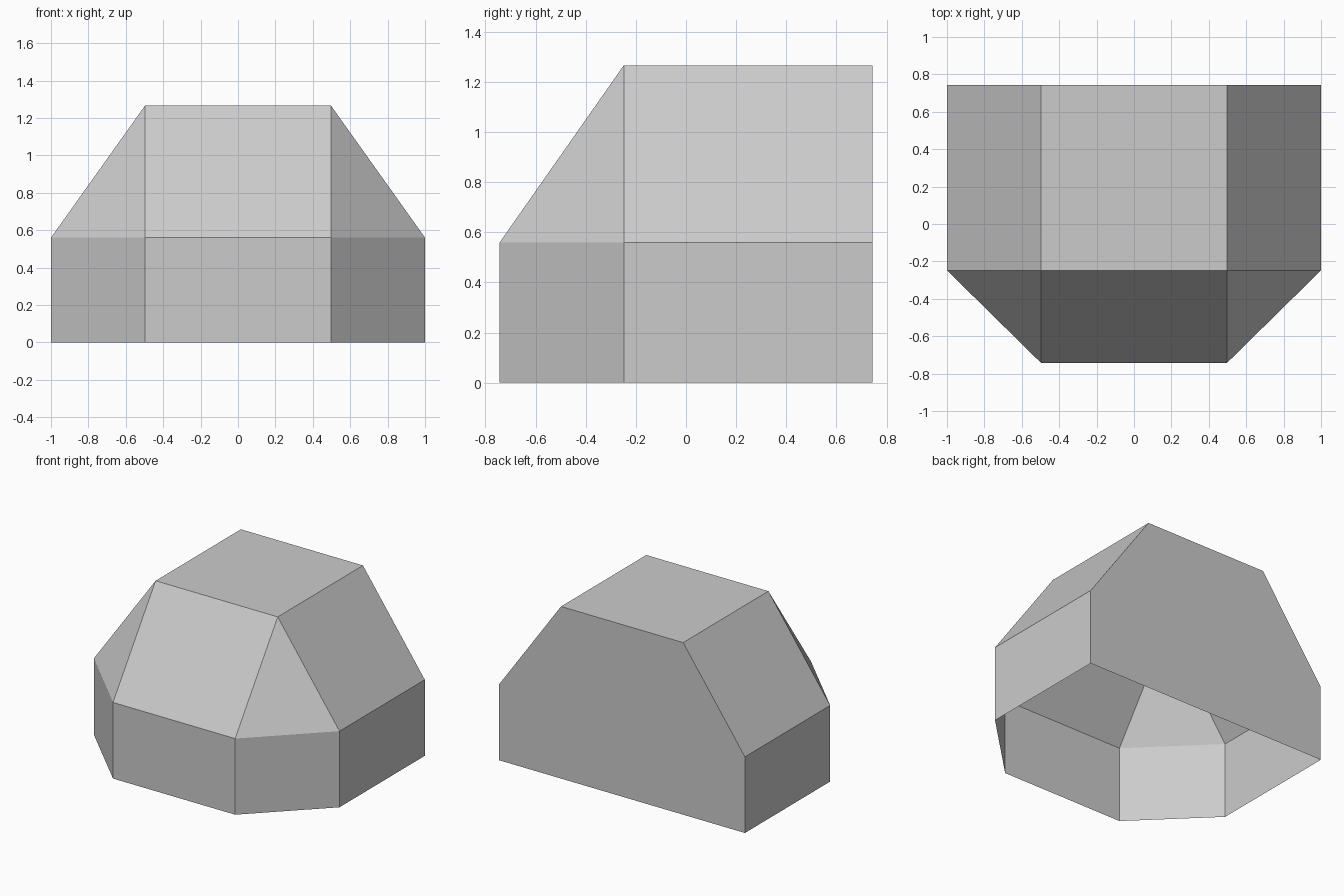
import bpy
import bmesh

if "Cube" in bpy.data.objects:
    bpy.data.objects.remove(bpy.data.objects["Cube"])

HW, HD = 1.0, 0.743        # half width, half depth
IN, BEND = 0.497, -0.248   # half width of the top, where the corner cuts start
EAVE, TOP = 0.56, 1.266    # wall height, full height

bm = bmesh.new()


def row(points, z):
    return [bm.verts.new((x, y, z)) for x, y in points]


# Base outline (back right, round the front, back left) and the top square
half = [(HW, HD), (HW, BEND), (IN, -HD)]
outline = half + [(-x, y) for x, y in reversed(half)]
low, eave = row(outline, 0), row(outline, EAVE)
br, fr, fl, bl = row([(IN, HD), (IN, BEND), (-IN, BEND), (-IN, HD)], TOP)

# Upright walls on the sides, corners and front; the underside stays open
for i in range(5):
    bm.faces.new((low[i], low[i + 1], eave[i + 1], eave[i]))

# Sloped side, corner and front panels, then the flat top
bm.faces.new((eave[0], eave[1], fr, br))
bm.faces.new((eave[1], eave[2], fr))
bm.faces.new((eave[2], eave[3], fl, fr))
bm.faces.new((eave[3], eave[4], fl))
bm.faces.new((eave[4], eave[5], bl, fl))
bm.faces.new((br, fr, fl, bl))

# Flat six-sided back wall
bm.faces.new((low[0], eave[0], br, bl, eave[5], low[5]))

bmesh.ops.recalc_face_normals(bm, faces=bm.faces[:])
bm.normal_update()
# Make sure the flat top faces upwards (outward shell)
top_face = max(bm.faces, key=lambda f: f.calc_center_median().z)
if top_face.normal.z < 0:
    bmesh.ops.reverse_faces(bm, faces=bm.faces[:])

mesh = bpy.data.meshes.new("faceted_shell")
bm.to_mesh(mesh)
bm.free()
bpy.context.collection.objects.link(bpy.data.objects.new("faceted_shell", mesh))
